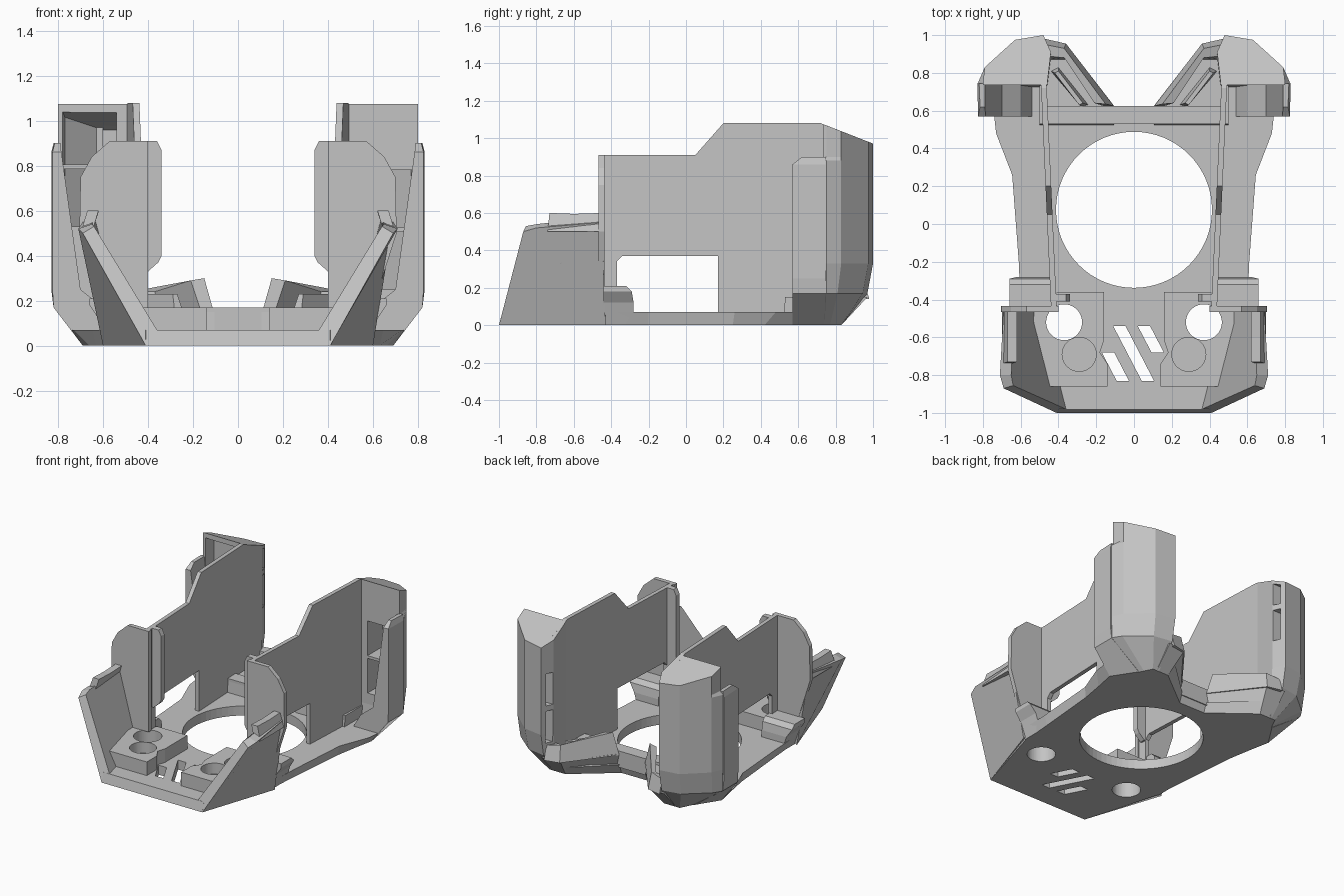
import bpy, bmesh
from mathutils import Vector

cube = bpy.data.objects.get("Cube")
if cube:
    bpy.data.objects.remove(cube, do_unlink=True)

GREY = (0.55, 0.55, 0.55, 1)
mat = bpy.data.materials.new("plain_grey")
mat.use_nodes = True
mat.diffuse_color = GREY
mat.node_tree.nodes["Principled BSDF"].inputs["Base Color"].default_value = GREY


def loft(name, rings, mirror=False):
    """Closed solid through rings that share one point count."""
    bm = bmesh.new()
    loops = [[bm.verts.new(p) for p in ring] for ring in rings]
    n = len(loops[0])
    for a, b in zip(loops, loops[1:]):
        for i in range(n):
            j = (i + 1) % n
            bm.faces.new((a[i], a[j], b[j], b[i]))
    bm.faces.new(loops[0][::-1])
    bm.faces.new(loops[-1])
    bmesh.ops.recalc_face_normals(bm, faces=bm.faces)
    mesh = bpy.data.meshes.new(name)
    bm.to_mesh(mesh)
    bm.free()
    mesh.materials.append(mat)
    obj = bpy.data.objects.new(name, mesh)
    bpy.context.collection.objects.link(obj)
    if mirror:
        obj.modifiers.new("mirror", 'MIRROR')
    return obj


def flat(points, z):
    return [(x, y, z) for x, y in points]


def prism(name, points, z0, z1, mirror=False):
    return loft(name, [flat(points, z0), flat(points, z1)], mirror)


def rect(x0, x1, y0, y1):
    return [(x0, y0), (x1, y0), (x1, y1), (x0, y1)]


def panel(name, outline, y0, y1):
    """Mirrored panel with an (x, z) outline, facing the front."""
    return loft(name, [[(x, y, z) for x, z in outline] for y in (y0, y1)], True)


def cut(target, cutter):
    cutter.hide_render = True
    cutter.hide_viewport = True
    cutter.display_type = 'WIRE'
    mod = target.modifiers.new("cut", 'BOOLEAN')
    mod.operation = 'DIFFERENCE'
    mod.solver = 'EXACT'
    mod.object = cutter


def cylinder_cutter(name, x, y, r, z0, z1):
    bm = bmesh.new()
    bmesh.ops.create_cone(bm, cap_ends=True, segments=64, radius1=r, radius2=r, depth=z1 - z0)
    bmesh.ops.translate(bm, verts=bm.verts, vec=Vector((x, y, (z0 + z1) / 2)))
    mesh = bpy.data.meshes.new(name)
    bm.to_mesh(mesh)
    bm.free()
    mesh.materials.append(mat)
    obj = bpy.data.objects.new(name, mesh)
    bpy.context.collection.objects.link(obj)
    return obj


def both_sides(half):
    return half + [(-x, y) for x, y in reversed(half)]


# Floor plate with the big round opening and diagonal vents
low = [(.41, -1), (.57, -.45), (.59, -.2), (.63, .25), (.66, .42), (.69, .57),
       (.5, .83), (.4, .83), (.105, .6)]
high = [(.41, -.982), (.6, -.45), (.61, -.2), (.645, .26), (.73, .48), (.74, .57),
        (.52, .88), (.38, .88), (.105, .625)]
floor = loft("floor_plate", [flat(both_sides(low), 0), flat(both_sides(high), .07)])
cut(floor, cylinder_cutter("floor_opening_cutter", 0, .075, .413, -.1, .3))
for i, (x, y0, y1) in enumerate([(-.11, -.54, -.83), (.02, -.54, -.68), (-.17, -.68, -.83)]):
    dx = (y0 - y1) * .52
    slot = [(x, y0), (x + dx, y1), (x + dx + .065, y1), (x + .065, y0)]
    cut(floor, prism(f"vent_cutter_{i}", slot, -.1, .3))

# Raised blocks beside the vents, each with a through hole and a blind hole
block_plan = [(.14, -.86), (.46, -.86), (.56, -.5), (.56, -.42), (.4, -.36),
              (.16, -.36), (.16, -.62), (.18, -.68), (.14, -.74)]
for s, side in ((1, "left"), (-1, "right")):
    block = prism(f"{side}_block", [(s * x, y) for x, y in block_plan], .05, .17)
    through = cylinder_cutter(f"{side}_through_cutter", s * .37, -.52, .095, -.1, .3)
    cut(block, through)
    cut(floor, through)
    cut(block, cylinder_cutter(f"{side}_blind_cutter", s * .29, -.69, .09, .09, .3))

# Rear sill
prism("rear_sill", rect(-.46, .46, .53, .625), .05, .17)

# Leaning front side walls and their upper strips
loft("front_side_wall", [
    [(.41, -1, 0), (.6, -.43, 0), (.69, -.45, .55), (.71, -.8, .52), (.69, -.87, .5)],
    [(.36, -.98, .07), (.5, -.43, .07), (.64, -.45, .58), (.65, -.8, .54), (.64, -.855, .53)]], True)
loft("front_upper_strip", [
    [(x - .03 * (z > .55), y, z)
     for y, z in ((-.74, .5), (-.73, .6), (-.6, .595), (-.45, .6), (-.45, .5))]
    for x in (.65, .7)], True)

# Rounded side brackets behind the front walls
loft("side_bracket", [[(x0, y, z), (x1, y, z), (x1, -.44, z), (x0, -.44, z)]
     for x0, x1, y, z in ((.42, .58, -.28, 0), (.42, .62, -.28, .12),
                          (.42, .66, -.29, .18), (.42, .66, -.32, .21))], True)

# Tall side plates with a stepped top and a low opening
plate = [(-.44, .17), (-.44, .91), (.05, .91), (.2, 1.08), (.72, 1.08), (.9, 1.01), (.9, .1),
         (.72, .06), (.17, .06), (.17, .37), (-.34, .37), (-.37, .34), (-.37, .17)]
loft("side_plate", [[(x + .045 * (y + .43), y, z) for y, z in plate]
                    for x in (.41, .44)], True)

# Flanges across the plate fronts, and inner lips
panel("front_flange", [(.4, .17), (.4, .91), (.57, .91), (.65, .84), (.7, .75),
                       (.705, .5), (.6, .17)], -.467, -.435)
panel("inner_lip", [(.42, .33), (.4, .33), (.355, .37), (.34, .4), (.34, .87),
                    (.36, .91), (.42, .91)], -.41, -.37)

# Rear pods: faceted hollow towers, window heights differ per side
pod_low = [(.46, .72), (.58, .72), (.575, .74), (.56, .77), (.53, .83), (.48, .83), (.44, .8)]
pod_mid = [(.46, .735), (.81, .735), (.82, .75), (.78, .81), (.62, .945), (.48, .97), (.44, .9)]
pod_full = [(.46, .735), (.82, .735), (.825, .75), (.79, .83), (.63, .975), (.48, 1), (.44, .91)]
window_plan = [(.54, .68), (.785, .68), (.77, .82), (.63, .94), (.54, .94)]


def roof(y):
    return 1.08 - .39 * max(0, y - .72)


def pod_cutter(name, plan, z0, z1):
    top = [(x, y, min(z1, roof(y) - .025)) for x, y in plan]
    return loft(name, [flat(plan, z0), top])


for s, side, base in ((1, "left", .25), (-1, "right", .53)):
    rings = [flat(pod_low, 0), flat(pod_mid, .17), flat(pod_full, .33), flat(pod_full, .88),
             flat([(min(x, .8), y) for x, y in pod_full], .9),
             [(min(x, .8), y, roof(y)) for x, y in pod_full]]
    pod = loft(f"{side}_rear_pod", [[(s * x, y, z) for x, y, z in r] for r in rings])
    for k in range(2):
        z = base + k * .275
        window = [(s * x, y) for x, y in window_plan]
        cut(pod, pod_cutter(f"{side}_window_cutter_{k}", window, z, z + .255))
        slit = [(s * x, y) for x, y in rect(.38, .6, .915, .965)]
        cut(pod, pod_cutter(f"{side}_slit_cutter_{k}", slit, z + .01, z + .245))

# Flank walls running forward from the pods, thinning upward
loft("pod_flank", [
    flat([(.5, .57), (.69, .57), (.58, .74), (.5, .74)], 0),
    flat([(.6, .57), (.82, .57), (.82, .745), (.6, .745)], .17),
    flat([(.7, .57), (.825, .57), (.83, .745), (.7, .745)], .25),
    flat([(.785, .57), (.825, .57), (.83, .745), (.785, .745)], .86),
    flat([(.79, .62), (.815, .62), (.82, .745), (.79, .745)], .9)], True)

# Low inner wings between the pods: base, outer wall and inner fin
loft("wing_base", [
    flat([(.105, .52), (.5, .52), (.5, .83), (.4, .83), (.105, .6)], 0),
    flat([(.105, .53), (.5, .53), (.5, .97), (.36, .95), (.105, .625)], .15)], True)
loft("wing_wall", [
    flat([(.105, .625), (.36, .955), (.47, .98), (.47, .87), (.34, .87), (.16, .625)], .14),
    [(.15, .635, .3), (.37, .93, .26), (.47, .95, .24),
     (.47, .89, .24), (.37, .88, .24), (.21, .64, .29)]], True)
loft("wing_fin", [
    flat([(.24, .63), (.4, .83), (.44, .81), (.28, .62)], .14),
    flat([(.27, .64), (.4, .81), (.42, .8), (.29, .63)], .23)], True)
